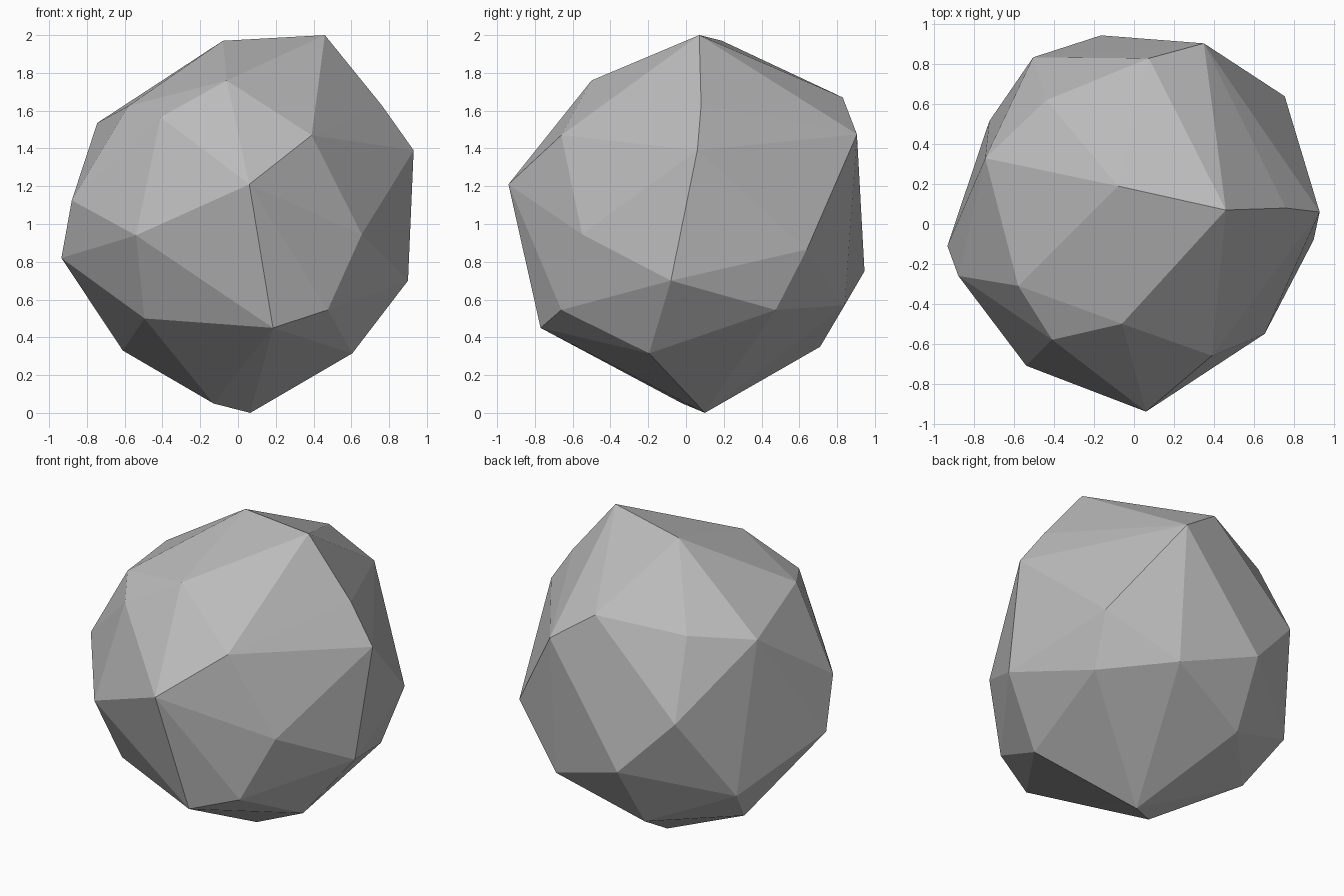
import bpy
import bmesh

# Remove only the default object
default_object = bpy.data.objects.get("Cube")
if default_object is not None:
    bpy.data.objects.remove(default_object, do_unlink=True)


def make_material(name, grey):
    """One flat colour, shown in the viewport and in a render."""
    material = bpy.data.materials.new(name)
    material.use_nodes = True
    colour = (grey, grey, grey, 1)
    material.diffuse_color = colour
    shader = material.node_tree.nodes["Principled BSDF"]
    shader.inputs["Base Color"].default_value = colour
    shader.inputs["Roughness"].default_value = 1
    return material


def make_hull(name, corner_groups, material):
    """Faceted convex stone chiselled around its corner points."""
    shape = bmesh.new()
    for group in corner_groups.values():
        for corner in group:
            shape.verts.new(corner)
    hull = bmesh.ops.convex_hull(shape, input=shape.verts[:])
    # Drop any corner that the hull did not need
    unused = [v for v in shape.verts if not v.link_faces]
    bmesh.ops.delete(shape, geom=unused, context="VERTS")
    bmesh.ops.recalc_face_normals(shape, faces=shape.faces[:])
    for face in shape.faces:
        face.smooth = False

    mesh = bpy.data.meshes.new(name)
    shape.to_mesh(mesh)
    shape.free()
    mesh.materials.append(material)
    stone = bpy.data.objects.new(name, mesh)
    bpy.context.collection.objects.link(stone)
    return stone


# Corners of the stone, grouped by the side they lie on
corners = {
    "crown": [(.46, .07, 2), (-.08, .19, 1.97), (-.06, -.5, 1.76),
              (-.58, -.31, 1.625), (-.41, -.58, 1.565)],
    "front": [(.39, -.66, 1.47), (.06, -.94, 1.21), (-.54, -.71, .94),
              (.655, -.55, .945), (.185, -.77, .45), (.475, -.66, .545),
              (-.495, -.49, .5)],
    "plus_x_side": [(.76, .08, 1.63), (.93, .06, 1.39), (.9, -.08, .7),
                    (.755, .64, .865), (.7, .475, .545)],
    "minus_x_side": [(-.745, .33, 1.535), (-.88, -.26, 1.125),
                     (-.935, -.11, .82), (-.725, .515, .58)],
    "back": [(.075, .83, 1.67), (-.44, .62, 1.59), (.35, .905, 1.475),
             (-.505, .835, 1.11), (-.165, .945, .75), (.35, .84, .57)],
    "base": [(-.2, .71, .35), (-.61, .27, .33), (.605, -.195, .315),
             (-.13, -.02, .05), (.065, .1, 0)],
}

stone_grey = make_material("stone_grey", .5)
make_hull("rock", corners, stone_grey)
